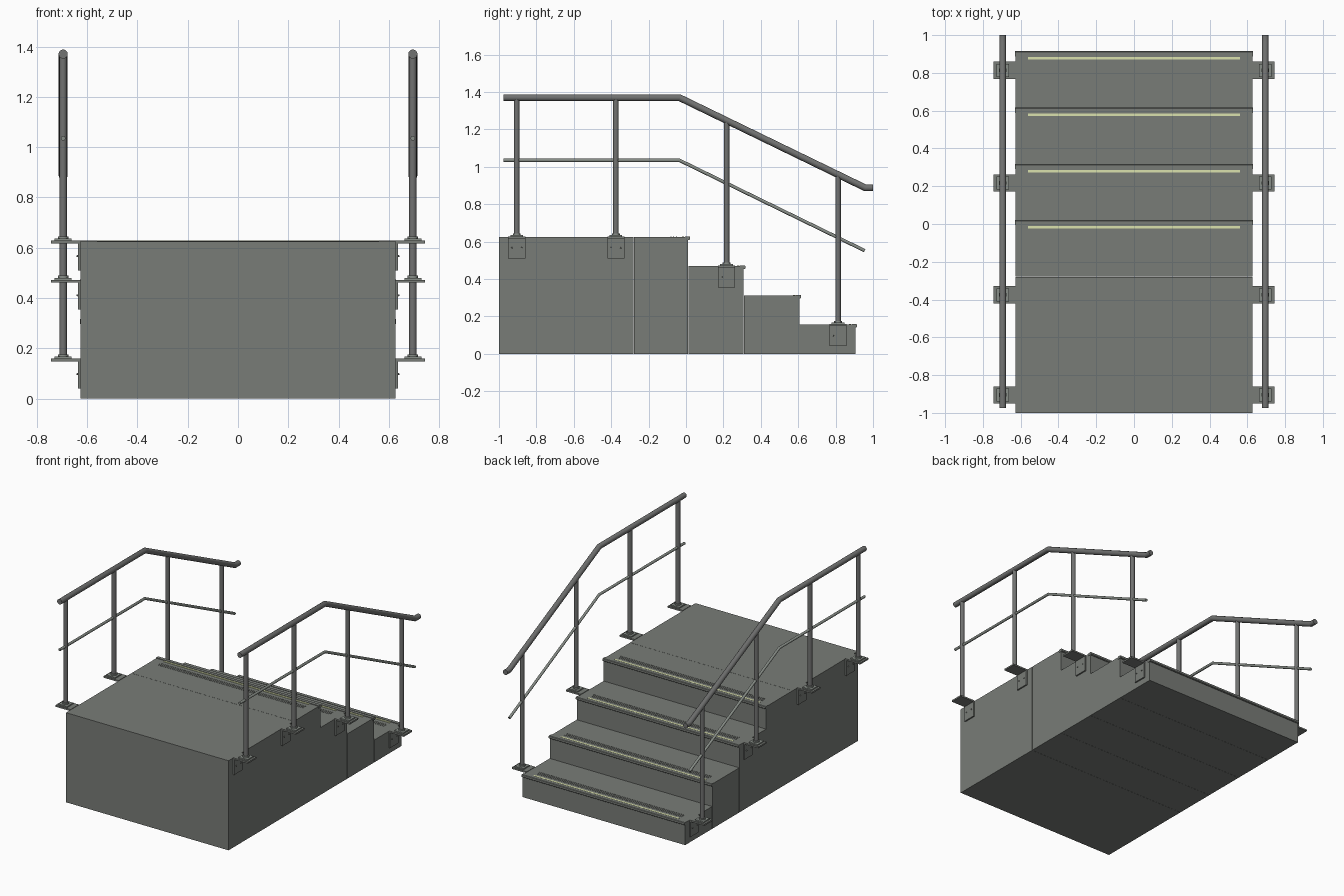
import bpy, bmesh, math
from mathutils import Vector, Matrix

if "Cube" in bpy.data.objects:
    bpy.data.objects.remove(bpy.data.objects["Cube"])


def material(name, rgb):
    m = bpy.data.materials.new(name)
    m.diffuse_color = (*rgb, 1)
    m.use_nodes = True
    m.node_tree.nodes["Principled BSDF"].inputs["Base Color"].default_value = m.diffuse_color
    return m


GREY = material("dark grey", (0.190, 0.202, 0.186))
METAL = material("rail metal", (0.165, 0.168, 0.165))
FOOT = material("light grey green", (0.25, 0.275, 0.25))
YELLOW = material("pale yellow", (0.71, 0.76, 0.42))


def finish(name, bm, mat, smooth=False):
    bmesh.ops.recalc_face_normals(bm, faces=bm.faces)
    me = bpy.data.meshes.new(name)
    bm.to_mesh(me)
    bm.free()
    me.materials.append(mat)
    if smooth:
        me.polygons.foreach_set("use_smooth", [True] * len(me.polygons))
        me.set_sharp_from_angle(angle=math.radians(40))
    ob = bpy.data.objects.new(name, me)
    bpy.context.collection.objects.link(ob)
    return ob


def add_box(bm, lo, hi):
    lo, hi = Vector(lo), Vector(hi)
    mat = Matrix.Translation((lo + hi) / 2) @ Matrix.Diagonal((*(hi - lo), 1))
    bmesh.ops.create_cube(bm, size=1, matrix=mat)


def box(name, lo, hi, mat):
    bm = bmesh.new()
    add_box(bm, lo, hi)
    return finish(name, bm, mat)


def add_tube(bm, path, r, n=20):
    """Round tube through points lying in one x plane, mitred at the bends."""
    pts = [Vector(p) for p in path]
    side = Vector((1, 0, 0))
    rings = []
    for i, p in enumerate(pts):
        a = (p - pts[i - 1]).normalized() if i else (pts[1] - p).normalized()
        b = (pts[i + 1] - p).normalized() if i < len(pts) - 1 else a
        t = (a + b).normalized()
        up = t.cross(side) / t.dot(a)
        rings.append([bm.verts.new(p + r * (math.cos(k * math.tau / n) * side
                                            + math.sin(k * math.tau / n) * up))
                      for k in range(n)])
    for r0, r1 in zip(rings, rings[1:]):
        for k in range(n):
            bm.faces.new((r0[k], r0[(k + 1) % n], r1[(k + 1) % n], r1[k]))
    bm.faces.new(rings[0][::-1])
    bm.faces.new(rings[-1])


def tube(name, path, r, mat, n=20):
    bm = bmesh.new()
    add_tube(bm, path, r, n)
    return finish(name, bm, mat, True)


W = 0.627
TOP = 0.625
GAP = 0.0012                              # open joint between the blocks
EDGES = (0.012, 0.308, 0.606, 0.905)      # front edge of every step
HEIGHTS = (0.625, 0.469, 0.312, 0.156)

# landing and solid steps
box("landing", (-W, -1, 0), (W, -0.28, TOP), GREY)
start = -0.28
for i, (edge, h) in enumerate(zip(EDGES, HEIGHTS), 1):
    box(f"step_{i}", (-W, start + GAP, 0), (W, edge, h), GREY)
    start = edge

    # rounded nosing along the edge
    bm = bmesh.new()
    prof = [(-0.018, 0.004), (0.005, 0.004), (0.009, 0.001), (0.010, -0.005),
            (0.009, -0.012), (0.004, -0.016), (-0.018, -0.016)]
    ends = [[bm.verts.new((x, edge + y, h + z)) for y, z in prof]
            for x in (-W - 0.002, W + 0.002)]
    for k in range(len(prof)):
        j = (k + 1) % len(prof)
        bm.faces.new((ends[0][k], ends[0][j], ends[1][j], ends[1][k]))
    bm.faces.new(ends[0])
    bm.faces.new(ends[1])
    finish(f"nosing_{i}", bm, GREY)

    # yellow marker and fine grip ridges on the tread
    box(f"marker_strip_{i}", (-0.56, edge - 0.0345, h - 0.002),
        (0.56, edge - 0.0215, h + 0.003), YELLOW)
    bm = bmesh.new()
    for off in (0.063, 0.078, 0.093):
        add_box(bm, (-0.56, edge - off - 0.003, h - 0.002),
                (0.56, edge - off + 0.003, h + 0.0015))
    finish(f"grip_ridges_{i}", bm, GREY)

RX = 0.695
RAIL = [(-0.975, 1.37), (-0.035, 1.37), (0.958, 0.888), (1.0, 0.888)]
MIDRAIL = [(-0.975, 1.035), (-0.035, 1.035), (0.955, 0.552)]
POSTS = [(-0.905, 0.625), (-0.375, 0.625), (0.217, 0.469), (0.813, 0.156)]


def rail_height(y):
    (y0, z0), (y1, z1) = RAIL[1], RAIL[2]
    return z0 + (z1 - z0) * max(0, (y - y0) / (y1 - y0))


for s, side in ((-1, "left"), (1, "right")):
    x = s * RX
    tube(f"{side}_handrail", [(x, y, z) for y, z in RAIL], 0.0180, METAL, 24)
    tube(f"{side}_middle_rail", [(x, y, z) for y, z in MIDRAIL], 0.009, FOOT, 16)
    for i, (y, z) in enumerate(POSTS, 1):
        tube(f"{side}_post_{i}", [(x, y, z), (x, y, rail_height(y))],
             0.0150, METAL)
        # angle bracket: shelf plate and wall plate
        bm = bmesh.new()
        add_box(bm, (min(s * W, s * 0.743), y - 0.046, z - 0.008),
                (max(s * W, s * 0.743), y + 0.046, z + 0.003))
        add_box(bm, (min(s * W, s * 0.637), y - 0.046, z - 0.115),
                (max(s * W, s * 0.637), y + 0.046, z))
        finish(f"{side}_bracket_{i}", bm, GREY)
        # post foot: square flange and round collar
        bm = bmesh.new()
        add_box(bm, (x - 0.034, y - 0.034, z + 0.002),
                (x + 0.034, y + 0.034, z + 0.011))
        add_tube(bm, [(x, y, z + 0.01), (x, y, z + 0.02)], 0.021)
        finish(f"{side}_post_foot_{i}", bm, FOOT, True)
        # bolts on the wall plate
        bm = bmesh.new()
        for dy in (-0.026, 0.026):
            bmesh.ops.create_cone(
                bm, cap_ends=True, segments=12, radius1=0.004, radius2=0.003,
                depth=0.006,
                matrix=Matrix.Translation((s * 0.639, y + dy, z - 0.058))
                @ Matrix.Rotation(s * math.pi / 2, 4, 'Y'))
        finish(f"{side}_bolts_{i}", bm, GREY, True)
